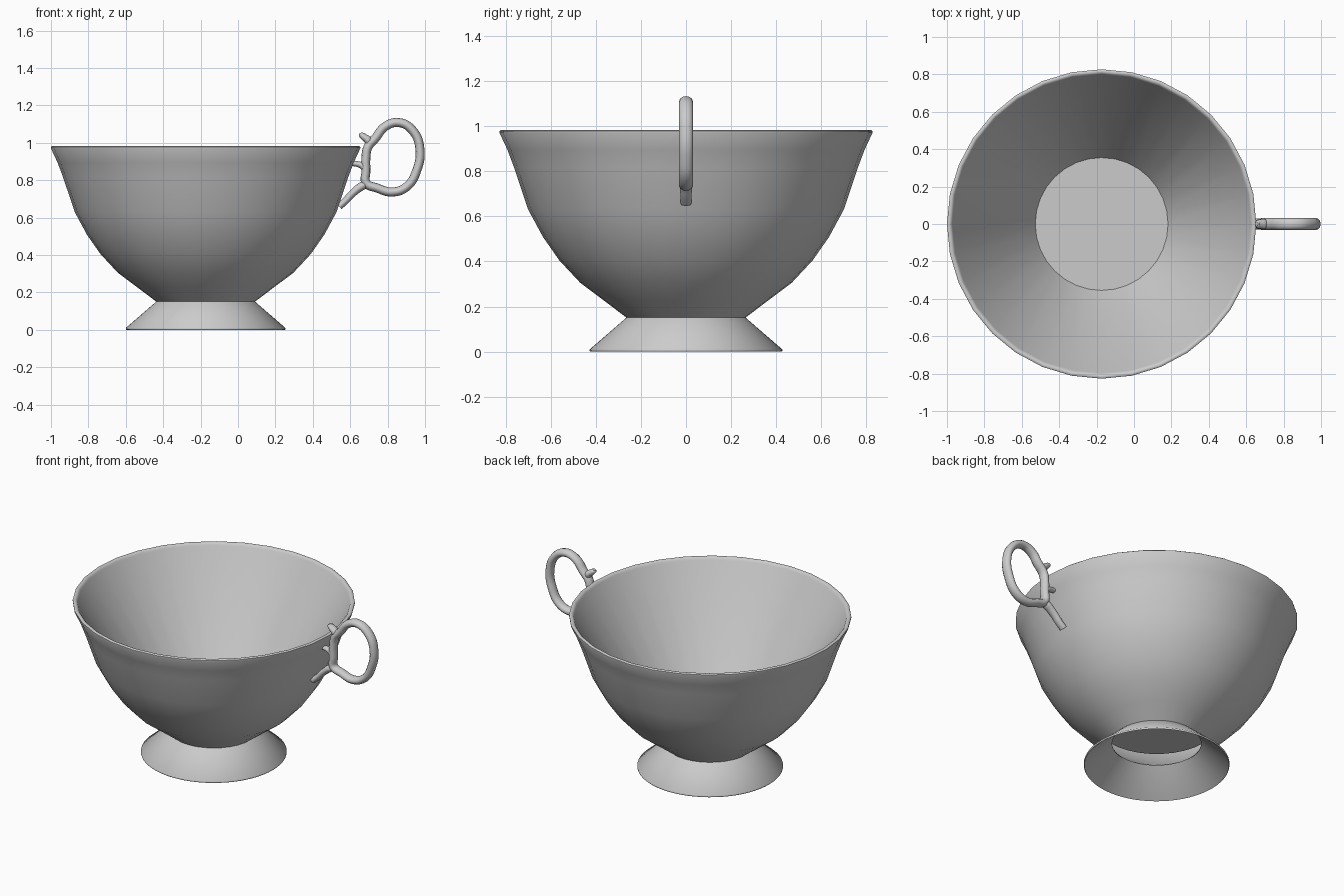
import bpy, bmesh, math

if "Cube" in bpy.data.objects:
    bpy.data.objects.remove(bpy.data.objects["Cube"])

CX = -0.173  # cup axis


def lathe(name, profile, sides, fill_first=False):
    """Revolve an (r, z) profile about the cup axis."""
    bm = bmesh.new()
    rings = []
    for r, z in profile:
        rings.append([bm.verts.new((CX + r * math.cos(2 * math.pi * i / sides),
                                    r * math.sin(2 * math.pi * i / sides), z))
                      for i in range(sides)])
    for a, b in zip(rings, rings[1:]):
        for i in range(sides):
            j = (i + 1) % sides
            bm.faces.new((a[i], a[j], b[j], b[i]))
    if fill_first:
        bm.faces.new(rings[0])
    bmesh.ops.recalc_face_normals(bm, faces=bm.faces)
    me = bpy.data.meshes.new(name)
    bm.to_mesh(me)
    bm.free()
    ob = bpy.data.objects.new(name, me)
    bpy.context.collection.objects.link(ob)
    bpy.ops.object.select_all(action='DESELECT')
    ob.select_set(True)
    bpy.context.view_layer.objects.active = ob
    bpy.ops.object.shade_smooth_by_angle(angle=math.radians(50))
    return ob


# Bowl: floor, straight conical inner wall, rolled rim, curved outer wall to the waist
lathe("bowl", [
    (0.355, 0.28), (0.797, 0.965), (0.801, 0.974), (0.807, 0.98), (0.814, 0.983),
    (0.822, 0.982), (0.827, 0.978), (0.827, 0.97),
    (0.792, 0.895), (0.763, 0.818), (0.70, 0.63), (0.634, 0.508),
    (0.562, 0.405), (0.469, 0.305), (0.362, 0.225), (0.263, 0.15)], 32, True)

# Foot: hollow flared skirt with a thin lip
lathe("foot", [
    (0.263, 0.152), (0.427, 0.01), (0.427, 0.003), (0.424, 0.0),
    (0.419, 0.003), (0.261, 0.145)], 64)

# Handle: ring, two thumb spurs and lower stem, drawn in the x-z plane
cu = bpy.data.curves.new("handle", 'CURVE')
cu.dimensions = '3D'
cu.bevel_depth = 0.024
cu.bevel_resolution = 4
cu.resolution_u = 8
cu.use_fill_caps = True


def tube(points, radii=None, cyclic=False):
    sp = cu.splines.new('BEZIER')
    sp.bezier_points.add(len(points) - 1)
    for k, (bp, (x, z)) in enumerate(zip(sp.bezier_points, points)):
        bp.co = (x, 0, z)
        bp.handle_left_type = bp.handle_right_type = 'AUTO'
        bp.radius = radii[k] if radii else 1
    sp.use_cyclic_u = cyclic
    sp.use_smooth = True


tube([(0.686, 0.785), (0.745, 0.758), (0.825, 0.737), (0.905, 0.768),
      (0.957, 0.856), (0.973, 0.963), (0.937, 1.062), (0.862, 1.108),
      (0.787, 1.087), (0.735, 1.025), (0.694, 0.975), (0.684, 0.92),
      (0.684, 0.85)], cyclic=True)
tube([(0.70, 0.985), (0.694, 1.015), (0.675, 1.03), (0.659, 1.045), (0.655, 1.053)],
     [0.7, 0.9, 0.8, 0.65, 0.35])
tube([(0.684, 0.85), (0.67, 0.873), (0.645, 0.885), (0.605, 0.89)],
     [0.7, 0.8, 0.65, 0.55])
tube([(0.70, 0.785), (0.665, 0.77), (0.615, 0.732), (0.575, 0.69), (0.541, 0.66)],
     [0.7, 0.95, 0.85, 0.8, 0.8])
handle = bpy.data.objects.new("handle", cu)
handle.scale.y = 1.3
bpy.context.collection.objects.link(handle)
